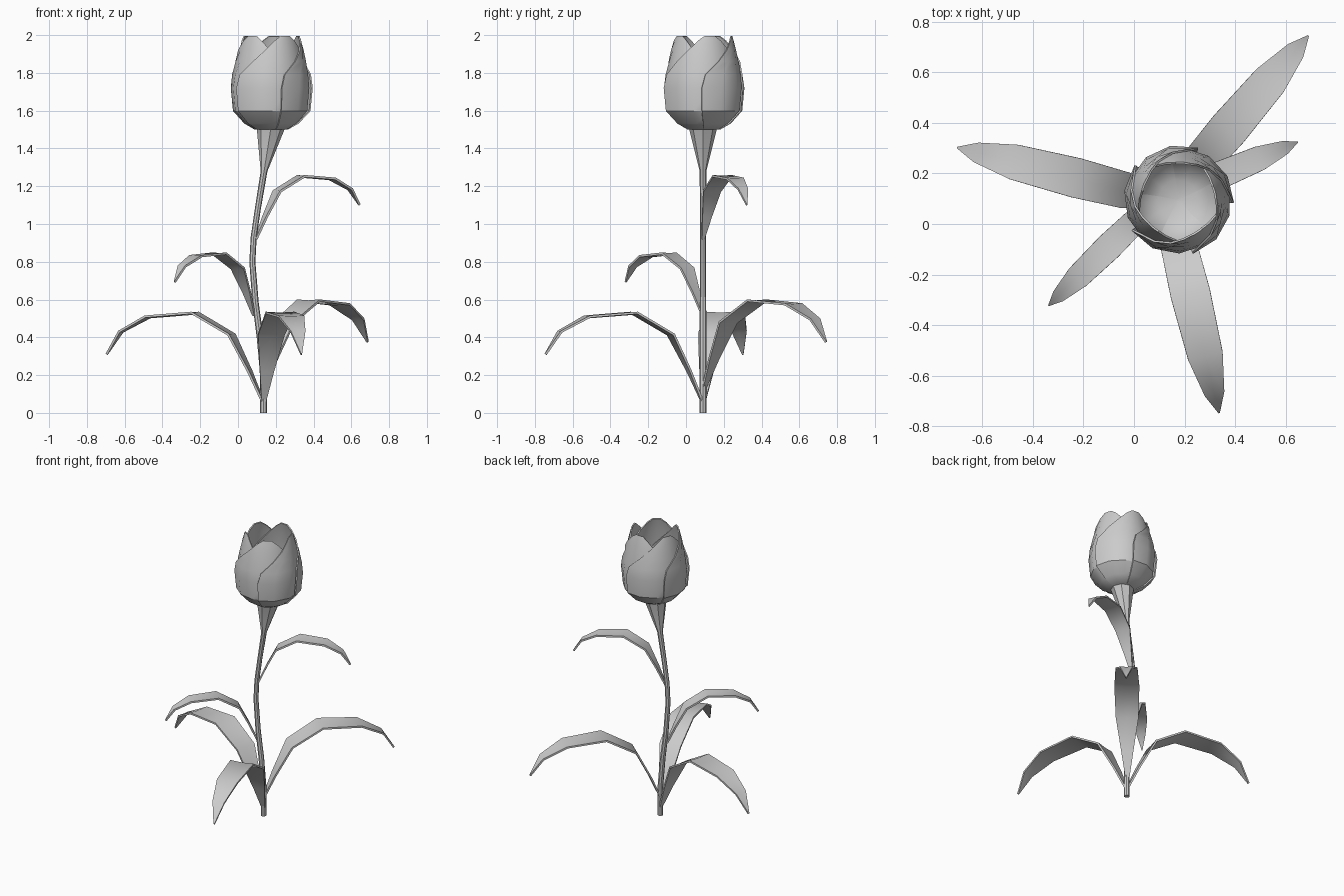
import bpy
from math import sin, cos, radians, atan2, pi

if "Cube" in bpy.data.objects:
    bpy.data.objects.remove(bpy.data.objects["Cube"])


def grid_object(name, rows, closed=False, thickness=0.0):
    """Skin rows of equal length into a surface; closed rows form a capped tube."""
    n = len(rows[0])
    verts = [p for row in rows for p in row]
    faces = []
    for i in range(len(rows) - 1):
        for j in range(n if closed else n - 1):
            k = (j + 1) % n
            faces.append((i * n + j, i * n + k, (i + 1) * n + k, (i + 1) * n + j))
    if closed:
        faces.append(tuple(reversed(range(n))))
        faces.append(tuple(range(len(verts) - n, len(verts))))
    mesh = bpy.data.meshes.new(name)
    mesh.from_pydata(verts, [], faces)
    obj = bpy.data.objects.new(name, mesh)
    bpy.context.collection.objects.link(obj)
    bpy.ops.object.select_all(action='DESELECT')
    obj.select_set(True)
    bpy.context.view_layer.objects.active = obj
    if thickness:
        mod = obj.modifiers.new("thickness", 'SOLIDIFY')
        mod.thickness = thickness
        mod.offset = 0
        bpy.ops.object.modifier_apply(modifier=mod.name)
    bpy.ops.object.shade_smooth_by_angle(angle=radians(35))
    return obj


Y = 0.09  # the stem lies in this plane

# Stem with flared top: x, z, radius
stem = [(0.135, 0, 0.018), (0.135, 0.2, 0.018), (0.117, 0.4, 0.018),
        (0.093, 0.58, 0.017), (0.076, 0.8, 0.016), (0.083, 0.93, 0.016),
        (0.105, 1.08, 0.016), (0.138, 1.28, 0.018), (0.173, 1.5, 0.073)]
grid_object("stem", [[(x + r * cos(a * pi / 4), Y + r * sin(a * pi / 4), z)
                      for a in range(8)] for x, z, r in stem], closed=True)

# Leaf pattern: reach, height, half width
LEAF = [(0, 0, 0.01), (0.075, 0.17, 0.038), (0.175, 0.365, 0.072), (0.375, 0.48, 0.079),
        (0.63, 0.46, 0.07), (0.78, 0.38, 0.04), (0.857, 0.26, 0.003)]


def leaf(name, base, tip, scale):
    a = atan2(tip[1] - base[1], tip[0] - base[0])
    rows = []
    for reach, h, w in LEAF:
        rows.append([(base[0] + scale * (reach * cos(a) - s * w * sin(a)),
                      base[1] + scale * (reach * sin(a) + s * w * cos(a)),
                      base[2] + scale * (h + 0.06 * w * (abs(s) - 1)))
                     for s in (-1, 0, 1)])
    grid_object(name, rows, thickness=0.012)


leaf("lower_leaf_left", (0.135, Y, 0.05), (-0.69, 0.30), 1.0)
leaf("lower_leaf_front", (0.135, Y, 0.05), (0.335, -0.74), 1.0)
leaf("lower_leaf_back", (0.13, Y, 0.115), (0.69, 0.745), 1.0)
leaf("middle_leaf", (0.085, Y, 0.515), (-0.34, -0.325), 0.685)
leaf("upper_leaf", (0.095, Y, 0.92), (0.65, 0.325), 0.695)

# Petal pattern: height, radius, half spread in degrees
PETAL = [(1.5, 0.004, 85), (1.505, 0.085, 85), (1.535, 0.135, 86), (1.6, 0.192, 87),
         (1.72, 0.203, 87), (1.79, 0.195, 82), (1.86, 0.18, 60),
         (1.92, 0.167, 40), (1.97, 0.154, 23), (1.995, 0.147, 10)]
COLS = 6
for i in range(5):
    # each petal spirals outward over its neighbour
    rows = []
    for z, r, spread in PETAL:
        row = []
        for j in range(COLS + 1):
            u = 2 * j / COLS - 1
            d = u * spread
            a = radians(-60 + 72 * i + d)
            rr = r * (1 - 0.07 * d / 87)
            row.append((0.175 + rr * cos(a), Y + 0.005 + rr * sin(a), z))
        rows.append(row)
    grid_object(f"petal_{i + 1}", rows, thickness=0.008)
